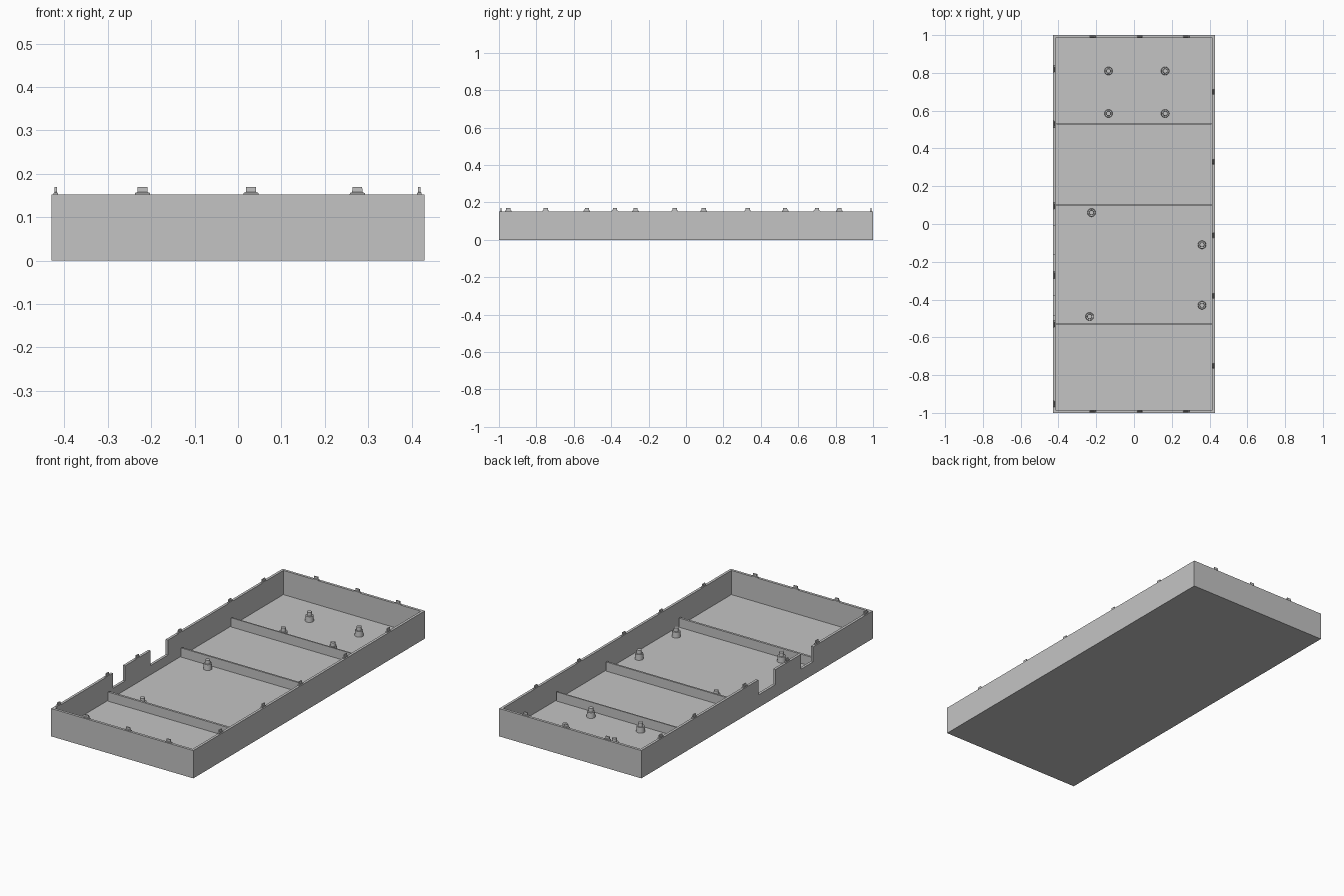
import bpy, bmesh
from mathutils import Matrix, Vector

cube = bpy.data.objects.get("Cube")
if cube:
    bpy.data.objects.remove(cube)

HX, HY, RIM = 0.43, 1.0, 0.152      # half width, half length, rim height
WALL, FLOOR, MID = 0.02, 0.02, 0.07  # wall and floor thickness, divider height

grey = bpy.data.materials.new("plain grey")
grey.use_nodes = True
colour = (0.55, 0.55, 0.55, 1)
grey.diffuse_color = colour
grey.node_tree.nodes["Principled BSDF"].inputs["Base Color"].default_value = colour


def finish(name, bm):
    bmesh.ops.recalc_face_normals(bm, faces=bm.faces)
    mesh = bpy.data.meshes.new(name)
    bm.to_mesh(mesh)
    bm.free()
    mesh.materials.append(grey)
    obj = bpy.data.objects.new(name, mesh)
    bpy.context.collection.objects.link(obj)
    return obj


def box_bm(lo, hi):
    lo, hi = Vector(lo), Vector(hi)
    bm = bmesh.new()
    place = Matrix.Translation((lo + hi) / 2) @ Matrix.Diagonal((*(hi - lo), 1))
    bmesh.ops.create_cube(bm, size=1, matrix=place)
    return bm


# Open tray: inset the top of a box and push it down to the floor
bm = box_bm((-HX, -HY, 0), (HX, HY, RIM))
top = [f for f in bm.faces if f.normal.z > 0.9]
bmesh.ops.inset_region(bm, faces=top, thickness=WALL)
inner = bmesh.ops.extrude_discrete_faces(bm, faces=top)["faces"]
bmesh.ops.translate(bm, verts=inner[0].verts, vec=(0, 0, FLOOR - RIM))
tray = finish("tray", bm)

# Two connector notches in the -x wall
for y0, y1 in ((-0.16, -0.01), (-0.485, -0.38)):
    cutter = finish("notch_cutter", box_bm((-HX - 0.02, y0, MID), (-HX + 0.03, y1, 0.2)))
    cutter.hide_render = True
    mod = tray.modifiers.new("notch", "BOOLEAN")
    mod.operation, mod.solver, mod.object = "DIFFERENCE", "EXACT", cutter
    bpy.context.view_layer.objects.active = tray
    bpy.ops.object.modifier_apply(modifier=mod.name)
    bpy.data.objects.remove(cutter)

# Low dividers across the floor
for label, y, t in (("back", 0.53, 0.007), ("middle", 0.1, 0.01), ("front", -0.53, 0.012)):
    finish(label + "_divider", box_bm((-HX + WALL, y - t / 2, FLOOR),
                                      (HX - WALL, y + t / 2, MID)))


# Stepped standoffs
def standoff(x, y):
    bm = bmesh.new()
    for r0, r1, z0, z1 in ((0.022, 0.020, FLOOR, 0.05), (0.013, 0.012, 0.05, MID)):
        bmesh.ops.create_cone(bm, cap_ends=True, segments=24, radius1=r0, radius2=r1,
                              depth=z1 - z0, matrix=Matrix.Translation((x, y, (z0 + z1) / 2)))
    obj = finish("standoff", bm)
    bpy.ops.object.select_all(action="DESELECT")
    obj.select_set(True)
    bpy.context.view_layer.objects.active = obj
    bpy.ops.object.shade_smooth_by_angle()


for x in (-0.135, 0.165):
    for y in (0.585, 0.81):
        standoff(x, y)
for x, y in ((-0.225, 0.06), (0.36, -0.11), (0.36, -0.43), (-0.235, -0.49)):
    standoff(x, y)


# Snap tabs on the rim: a flared foot with a narrower blade
def tab(x, y, along_x):
    bm = bmesh.new()
    rings = []
    for w, t, z in ((0.018, 0.005, 0), (0.017, 0.005, 0.004),
                    (0.012, 0.003, 0.006), (0.011, 0.003, 0.018)):
        corners = ((-w, -t), (w, -t), (w, t), (-w, t))
        rings.append([bm.verts.new((x + (a if along_x else b), y + (b if along_x else a), RIM + z))
                      for a, b in corners])
    for low, high in zip(rings, rings[1:]):
        for i in range(4):
            j = (i + 1) % 4
            bm.faces.new((low[i], low[j], high[j], high[i]))
    bm.faces.new(rings[0])
    bm.faces.new(rings[-1])
    finish("rim_tab", bm)


for x in (-0.22, 0.03, 0.275):
    for y in (-0.99, 0.99):
        tab(x, y, True)
for y in (0.7, 0.33, -0.06, -0.38, -0.75):
    tab(0.418, y, False)
for y in (0.82, 0.53, 0.095, -0.27, -0.53, -0.95):
    tab(-0.42, y, False)
